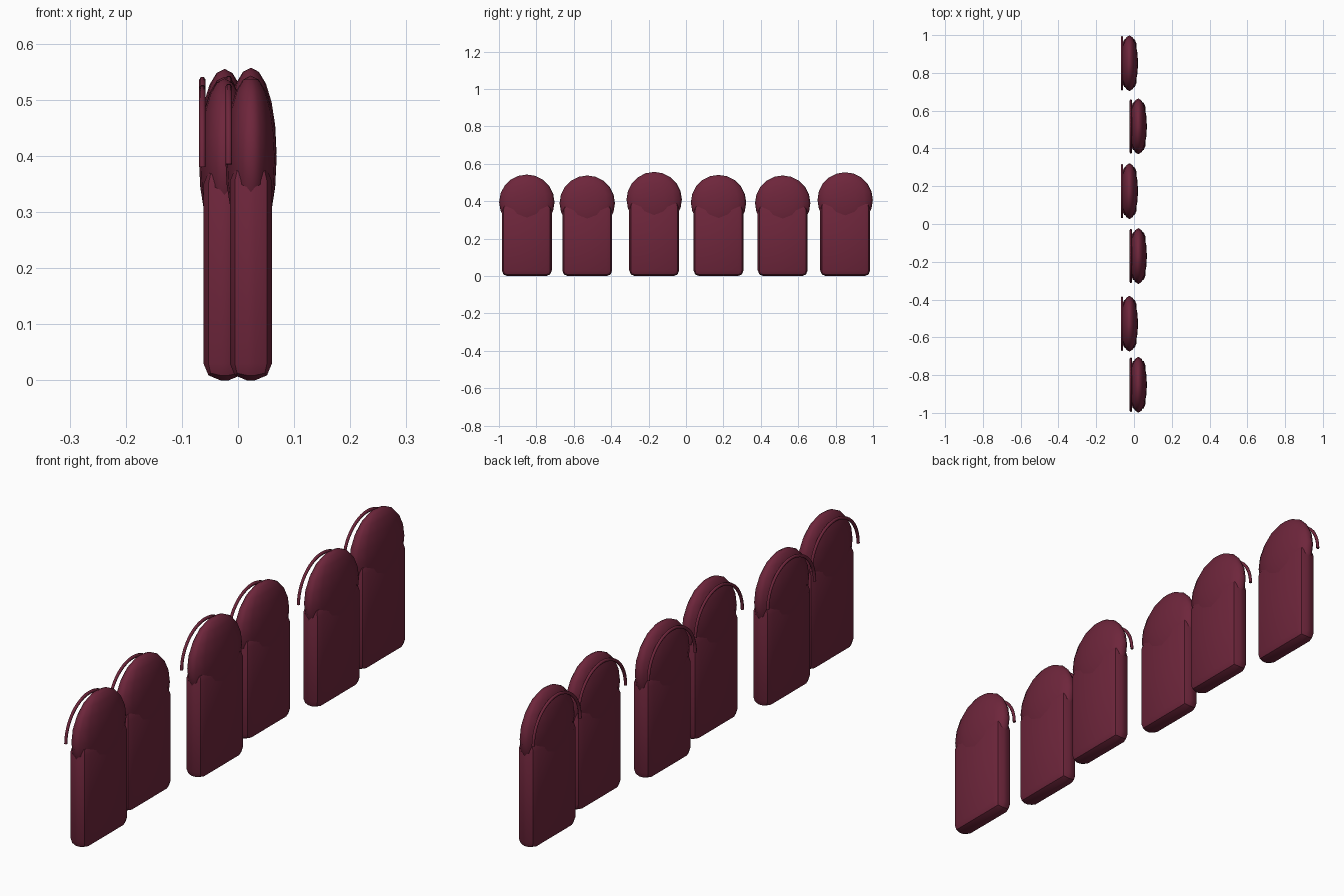
import bpy
import math

cube = bpy.data.objects.get("Cube")
if cube:
    bpy.data.objects.remove(cube, do_unlink=True)

# Single dark wine colour
WINE = (0.155, 0.019, 0.044, 1.0)
mat = bpy.data.materials.new("dark_wine")
mat.use_nodes = True
mat.diffuse_color = WINE
mat.node_tree.nodes["Principled BSDF"].inputs["Base Color"].default_value = WINE

DOME_R = 0.148      # dome radius across and up
DOME_X = 0.0455     # dome half thickness
SLAB_X, SLAB_Y = 0.075, 0.267


def finish(name):
    obj = bpy.context.object
    obj.name = name
    obj.data.materials.append(mat)
    bpy.ops.object.transform_apply(location=False, rotation=False, scale=True)
    return obj


def slab(name, x, y, height):
    """Upright rounded slab."""
    bpy.ops.mesh.primitive_cube_add(size=1, location=(x, y, height / 2))
    bpy.context.object.scale = (SLAB_X, SLAB_Y, height)
    obj = finish(name)
    bevel = obj.modifiers.new("rounded_edges", "BEVEL")
    bevel.width = 0.03
    bevel.segments = 2
    bpy.ops.object.modifier_apply(modifier=bevel.name)
    bpy.ops.object.shade_smooth_by_angle(angle=math.radians(30))


def dome(name, x, y, z):
    """Flattened round top."""
    bpy.ops.mesh.primitive_uv_sphere_add(segments=16, ring_count=10, radius=1,
                                         location=(x, y, z))
    bpy.context.object.scale = (DOME_X, DOME_R, DOME_R)
    finish(name)
    bpy.ops.object.shade_smooth()


def arch(name, x, y, z, radius=0.138, steps=24):
    """Thin half-ring trim on the -x side."""
    curve = bpy.data.curves.new(name, "CURVE")
    curve.dimensions = "3D"
    curve.bevel_depth = 0.006
    curve.bevel_resolution = 1
    curve.use_fill_caps = True
    spline = curve.splines.new("POLY")
    spline.points.add(steps)
    for i, point in enumerate(spline.points):
        a = math.pi * i / steps
        point.co = (0, radius * math.cos(a), radius * math.sin(a), 1)
    curve.materials.append(mat)
    obj = bpy.data.objects.new(name, curve)
    obj.location = (x, y, z)
    bpy.context.collection.objects.link(obj)


# Row of staggered uprights: (y position, dome centre height)
ROW = [(-0.851, 0.395), (-0.528, 0.390), (-0.170, 0.409),
       (0.174, 0.393), (0.517, 0.390), (0.851, 0.407)]

for i, (y, z) in enumerate(ROW):
    x = 0.023 if i % 2 == 0 else -0.024
    n = i + 1
    slab(f"slab_{n}", x, y, z - 0.01)
    dome(f"dome_{n}", x, y, z)
    arch(f"arch_trim_{n}", x - 0.0395, y, z - 0.01)
